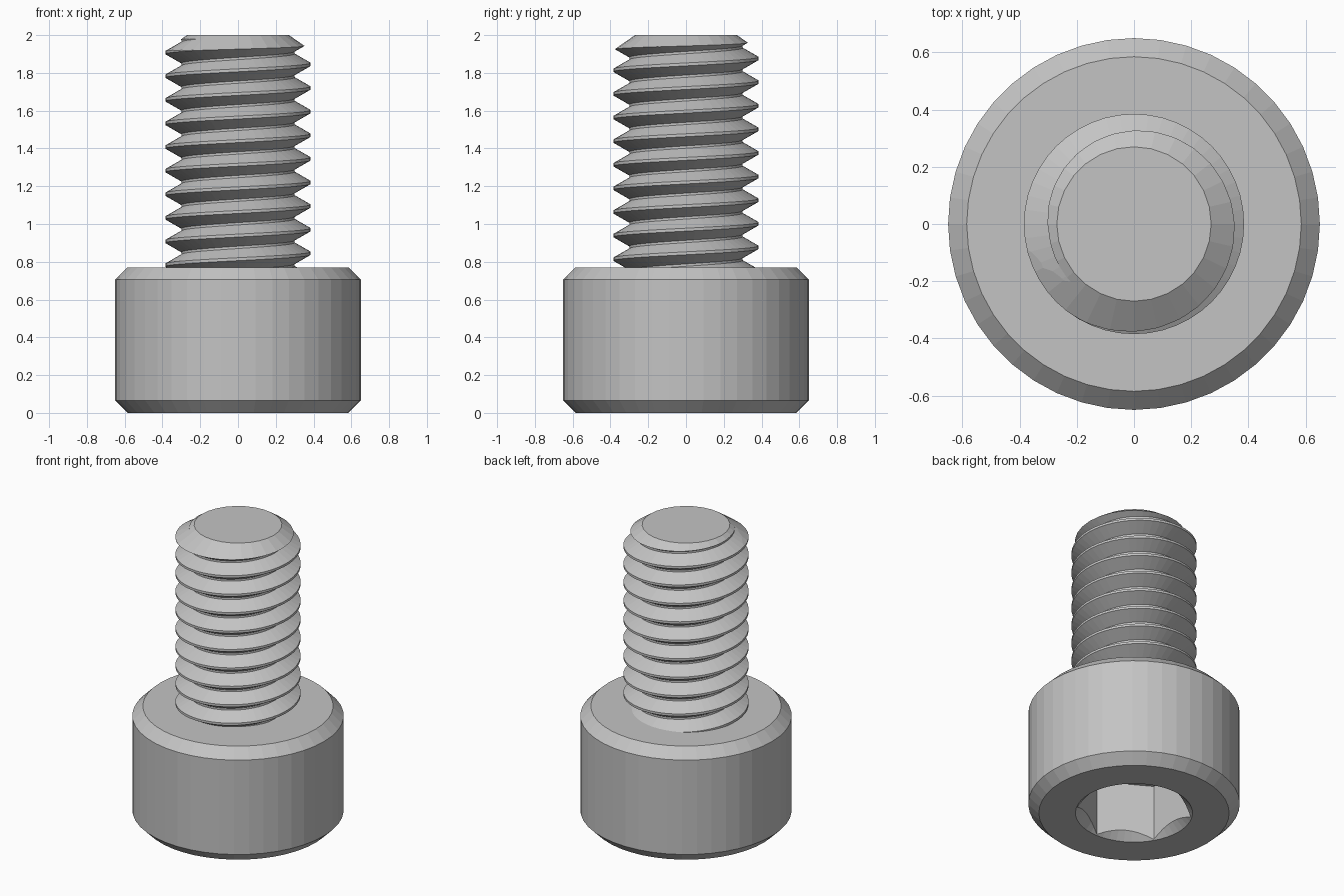
import bpy
import bmesh
from math import cos, sin, tau, radians

cube = bpy.data.objects.get("Cube")
if cube:
    bpy.data.objects.remove(cube, do_unlink=True)

# One plain metal colour
steel = bpy.data.materials.new("steel_grey")
steel.use_nodes = True
STEEL = (0.55, 0.55, 0.55, 1)
steel.diffuse_color = STEEL
steel.node_tree.nodes["Principled BSDF"].inputs["Base Color"].default_value = STEEL


def make_object(name, bm):
    bmesh.ops.recalc_face_normals(bm, faces=bm.faces[:])
    mesh = bpy.data.meshes.new(name)
    bm.to_mesh(mesh)
    bm.free()
    mesh.materials.append(steel)
    obj = bpy.data.objects.new(name, mesh)
    bpy.context.collection.objects.link(obj)
    return obj


def lathe(name, profile, sides, turn=0):
    """Closed solid of revolution from (radius, z) points, bottom to top."""
    bm = bmesh.new()
    rings = []
    for r, z in profile:
        angles = [turn + tau * i / sides for i in range(sides)]
        rings.append([bm.verts.new((r * cos(a), r * sin(a), z)) for a in angles])
    for low, high in zip(rings, rings[1:]):
        for i in range(sides):
            j = (i + 1) % sides
            bm.faces.new((low[i], low[j], high[j], high[i]))
    bm.faces.new(rings[0][::-1])
    bm.faces.new(rings[-1])
    return make_object(name, bm)


def boolean(obj, cutter, operation):
    """Apply a boolean, then drop the cutter."""
    cutter.hide_render = True
    mod = obj.modifiers.new(operation.title(), "BOOLEAN")
    mod.operation = operation
    mod.solver = "EXACT"
    mod.object = cutter
    graph = bpy.context.evaluated_depsgraph_get()
    mesh = bpy.data.meshes.new_from_object(obj.evaluated_get(graph))
    obj.modifiers.clear()
    obj.data = mesh
    bpy.data.objects.remove(cutter, do_unlink=True)


# Chamfered cylindrical head with a countersunk hexagonal socket
HEAD_R, HEAD_H, CHAMFER = 0.65, 0.77, 0.065
head = lathe("head", [(HEAD_R - CHAMFER, 0), (HEAD_R, CHAMFER),
                      (HEAD_R, HEAD_H - CHAMFER), (HEAD_R - CHAMFER, HEAD_H)], 44)
SOCKET_R = 0.355
boolean(head, lathe("socket_cutter", [(SOCKET_R, -0.1), (SOCKET_R, 0.38)], 6, radians(30)),
        "DIFFERENCE")
boolean(head, lathe("countersink_cutter", [(SOCKET_R + 0.055, -0.05), (0.2, 0.16)], 48),
        "DIFFERENCE")

# Right-hand helical thread, one profile per pitch swept around z
PITCH, CREST, ROOT, STEPS, TURNS = 0.125, 0.385, 0.3, 48, 16
START = 1.845 - 13 * PITCH
flat = PITCH / 16
tooth = [(CREST, -flat), (CREST, flat), (ROOT, PITCH / 2 - flat * 0.8),
         (ROOT, PITCH / 2 + flat * 0.8)]
bm = bmesh.new()
rows = []
for i in range(STEPS * TURNS + 1):
    a = tau * i / STEPS
    lift = START + PITCH * i / STEPS
    rows.append([bm.verts.new((r * cos(a), r * sin(a), z + lift)) for r, z in tooth])
for i in range(STEPS * TURNS):
    here, after = rows[i], rows[i + 1]
    for k in range(3):
        bm.faces.new((here[k], after[k], after[k + 1], here[k + 1]))
    if i + 1 + STEPS < len(rows):
        up, up_after = rows[i + STEPS], rows[i + 1 + STEPS]
        bm.faces.new((here[3], after[3], up_after[0], up[0]))

# Trim both ends of the thread flat and close them
for height, side in ((0.6, -1), (2.06, 1)):
    cut = bmesh.ops.bisect_plane(bm, geom=bm.verts[:] + bm.edges[:] + bm.faces[:],
                                 plane_co=(0, 0, height), plane_no=(0, 0, side),
                                 clear_outer=True)
    rim = [e for e in cut["geom_cut"] if isinstance(e, bmesh.types.BMEdge)]
    bmesh.ops.holes_fill(bm, edges=rim, sides=0)
shank = make_object("threaded_shank", bm)

# Conical point on the tip of the shank
boolean(shank, lathe("tip_blank", [(0.5, 0.7), (0.5, 1.84), (0.27, 2.0)], 28), "INTERSECT")
